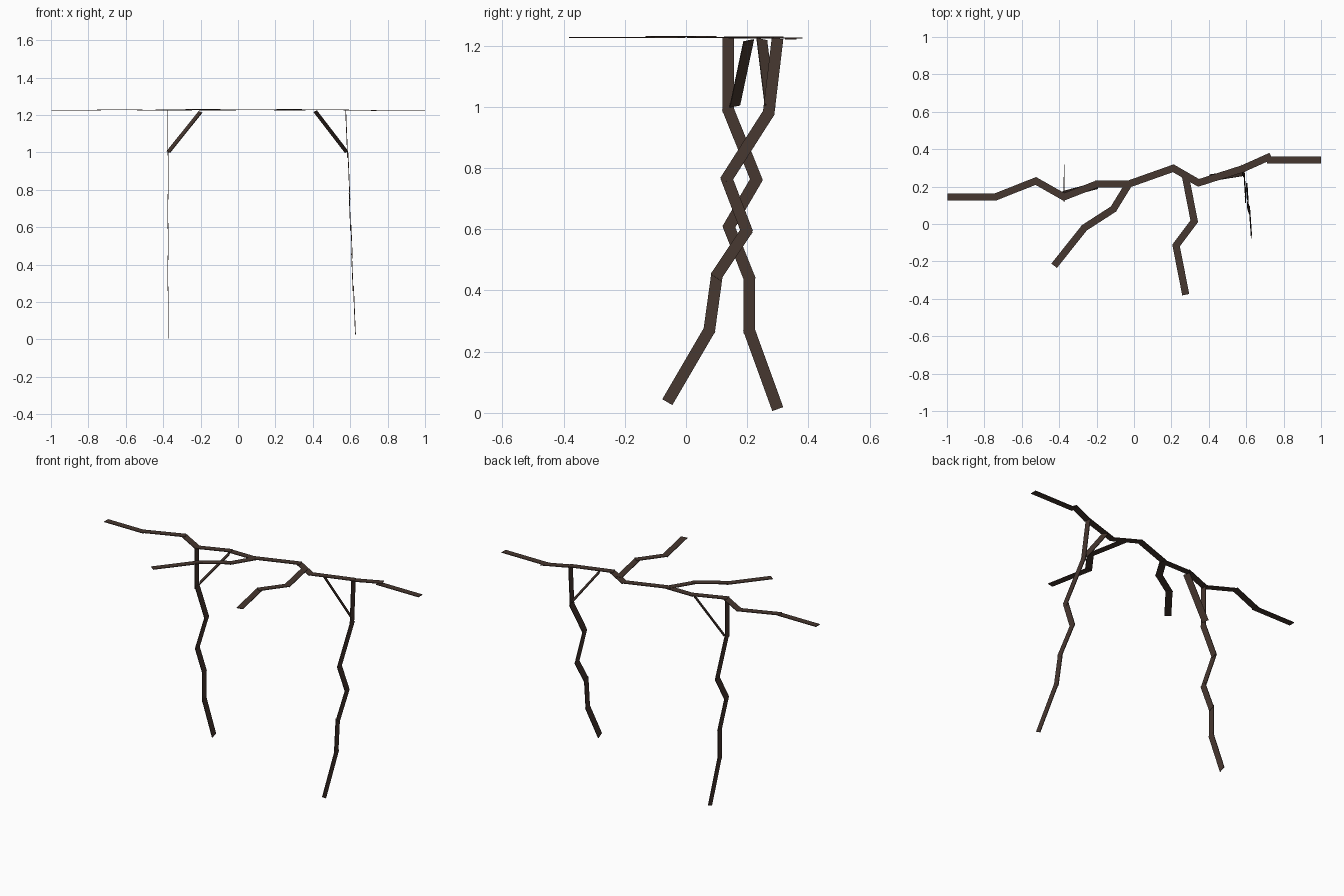
import bpy
from mathutils import Vector, Matrix

if "Cube" in bpy.data.objects:
    bpy.data.objects.remove(bpy.data.objects["Cube"])

W, T = 0.038, 0.004     # plank width and thickness

bark = bpy.data.materials.new("dark brown bark")
bark.diffuse_color = (0.062, 0.038, 0.029, 1)
bark.use_nodes = True
bark.node_tree.nodes["Principled BSDF"].inputs["Base Color"].default_value = bark.diffuse_color


def plank(name, a, b, normal, ext=0.008, width=W):
    """Thin flat board from a to b, its broad face turned along normal."""
    a, b = Vector(a), Vector(b)
    d = (b - a).normalized()
    n = Vector(normal)
    n = (n - d * n.dot(d)).normalized()
    s = n.cross(d)
    hl = (b - a).length / 2 + ext
    c = (a + b) / 2
    verts = [c + d * (i * hl) + s * (j * width / 2) + n * (k * T / 2)
             for i in (-1, 1) for j in (-1, 1) for k in (-1, 1)]
    faces = [(0, 1, 3, 2), (4, 6, 7, 5), (0, 4, 5, 1),
             (2, 3, 7, 6), (0, 2, 6, 4), (1, 5, 7, 3)]
    me = bpy.data.meshes.new(name)
    me.from_pydata(verts, [], faces)
    me.materials.append(bark)
    ob = bpy.data.objects.new(name, me)
    bpy.context.collection.objects.link(ob)


def chain(name, pts, normal, stagger):
    """Crooked limb: one board per step, alternately offset so boards overlap cleanly."""
    n = Vector(normal)
    for i, (a, b) in enumerate(zip(pts, pts[1:])):
        o = n * (stagger * (i % 2))
        plank(f"{name}_{i + 1}", Vector(a) + o, Vector(b) + o, normal)


def flat(pts, z):
    return [(x, y, z) for x, y in pts]


# long crooked beam on top
chain("beam", flat([(-0.99, 0.145), (-0.74, 0.145), (-0.525, 0.23), (-0.375, 0.145),
                    (-0.2, 0.213), (-0.03, 0.213), (0.21, 0.298), (0.345, 0.22),
                    (0.58, 0.295), (0.725, 0.36)], 1.225), (0, 0, 1), 0.003)
plank("beam_end", (0.72, 0.342, 1.222), (0.992, 0.342, 1.222), (0, 0, 1))

# two side branches reaching forward
chain("left_branch", flat([(-0.03, 0.21), (-0.11, 0.08), (-0.265, -0.02),
                           (-0.422, -0.217)], 1.2265), (0, 0, 1), 0.003)
chain("right_branch", flat([(0.275, 0.255), (0.322, 0.015), (0.225, -0.115),
                            (0.275, -0.37)], 1.2265), (0, 0, 1), 0.003)

# zigzag legs, flat in the y-z plane
left = [(0.138, 1.22), (0.138, 0.99), (0.23, 0.762), (0.14, 0.608),
        (0.207, 0.44), (0.207, 0.268), (0.297, 0.02)]
right = [(0.298, 1.215), (0.27, 0.98), (0.133, 0.765), (0.198, 0.595),
         (0.101, 0.45), (0.076, 0.27), (-0.057, 0.042)]
chain("left_leg", [(-0.376, y, z) for y, z in left], (1, 0, 0), 0.003)
chain("right_leg", [(0.576 + 0.041 * (1.22 - z), y, z) for y, z in right],
      (1, 0, 0.04), 0.003)

# slanted braces between legs and beam
plank("left_brace", (-0.37, 0.16, 1.005), (-0.203, 0.204, 1.213), (-0.65, -0.46, 0.61), 0.004)
plank("right_brace", (0.415, 0.248, 1.217), (0.578, 0.274, 1.005), (0.68, 0.45, 0.58), 0.004)
